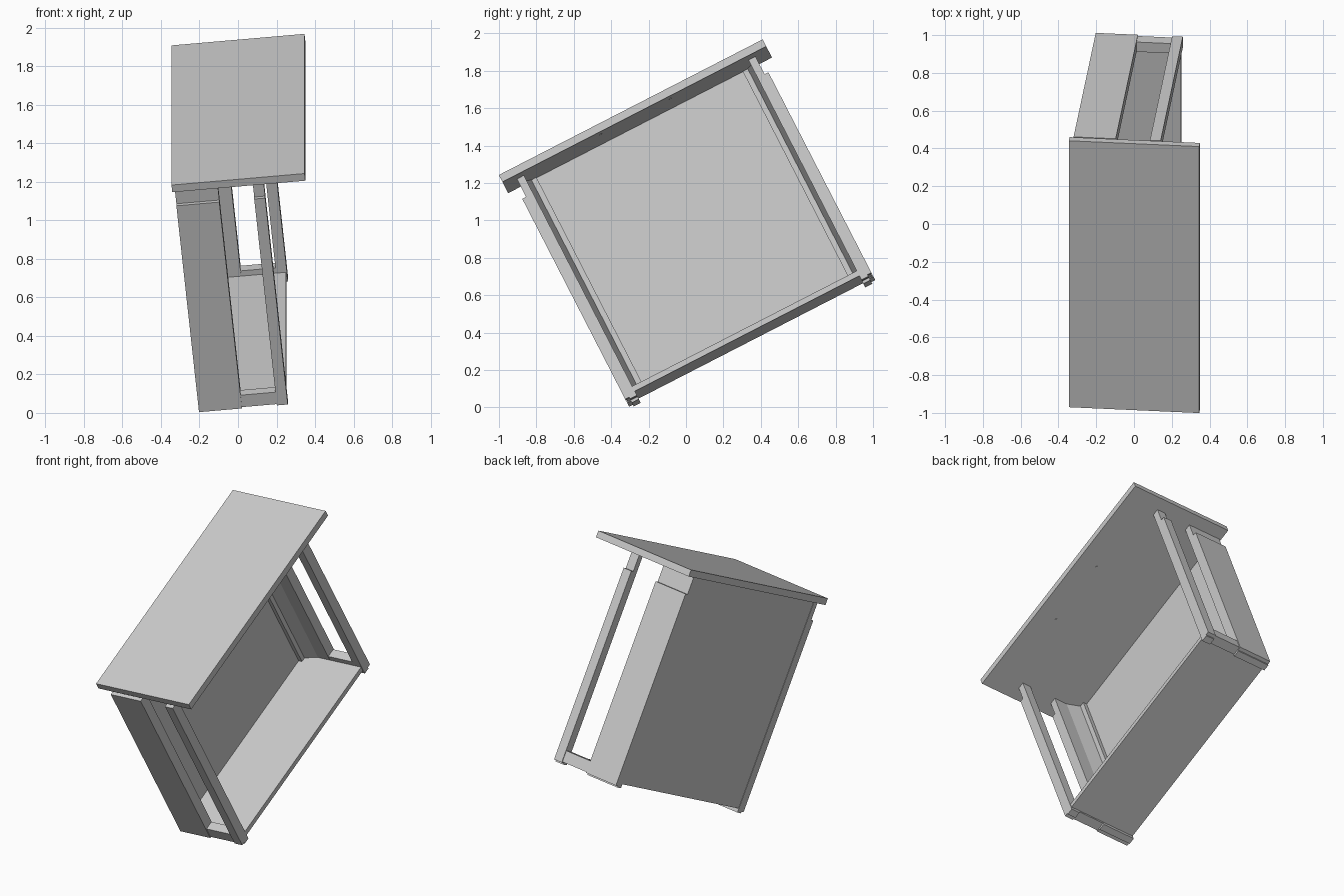
import bpy, bmesh
from math import radians
from mathutils import Matrix, Vector

cube = bpy.data.objects.get("Cube")
if cube:
    bpy.data.objects.remove(cube, do_unlink=True)

grey = bpy.data.materials.new("plain_grey")
grey.use_nodes = True
COLOUR = (0.6, 0.6, 0.6, 1)
grey.diffuse_color = COLOUR
grey.node_tree.nodes["Principled BSDF"].inputs["Base Color"].default_value = COLOUR

# Desk space: x depth, y length, z up, origin at the centre of the top surface
PLACE = (Matrix.Translation((0, -0.28, 1.575))
         @ Matrix.Rotation(radians(27.2), 4, 'X')
         @ Matrix.Rotation(radians(-5.57), 4, 'Y'))


def finish(name, bm):
    bmesh.ops.recalc_face_normals(bm, faces=bm.faces)
    mesh = bpy.data.meshes.new(name)
    bm.to_mesh(mesh)
    bm.free()
    mesh.materials.append(grey)
    obj = bpy.data.objects.new(name, mesh)
    obj.matrix_world = PLACE
    bpy.context.collection.objects.link(obj)


def box(name, x, y, z):
    bm = bmesh.new()
    size = (x[1] - x[0], y[1] - y[0], z[1] - z[0])
    mid = Vector((sum(x), sum(y), sum(z))) / 2
    bmesh.ops.create_cube(bm, size=1, matrix=Matrix.LocRotScale(mid, None, Vector(size)))
    finish(name, bm)


def prism(name, outline, z):
    bm = bmesh.new()
    face = bm.faces.new([bm.verts.new((x, y, z[0])) for x, y in outline])
    ext = bmesh.ops.extrude_face_region(bm, geom=[face], use_keep_orig=True)["geom"]
    bmesh.ops.translate(bm, vec=(0, 0, z[1] - z[0]),
                        verts=[v for v in ext if isinstance(v, bmesh.types.BMVert)])
    finish(name, bm)


UNDER = -0.042
HALF = 0.347

# Desk top, back sheet and floor
box("desk_top", (-HALF, HALF), (-0.793, 0.793), (UNDER, 0))
box("back_panel", (-0.334, -0.31), (-0.675, 0.675), (-1.345, UNDER))
box("floor_panel", (-0.334, 0.122), (-0.675, 0.675), (-1.345, -1.315))

# End frames, mirrored along the length
for end, s in (("front", -1), ("rear", 1)):
    def span(a, b):
        return tuple(sorted((s * a, s * b)))

    for part, x in (("leg_panel", (-0.336, -0.112)), ("leg_post", (0.07, 0.127))):
        box(f"{end}_{part}", x, span(0.675, 0.717), (-1.37, UNDER))
        box(f"{end}_{part}_cover", x, span(0.717, 0.74), (-1.36, -0.15))
    box(f"{end}_bottom_rail", (-0.112, 0.07), span(0.677, 0.735), (-1.355, -1.285))

    # Angled strip in the corner of leg panel and back sheet
    outline = [(-0.31, 0.675), (-0.2, 0.675), (-0.285, 0.65), (-0.285, 0.62), (-0.31, 0.62)]
    prism(f"{end}_corner_strip", [(x, s * y) for x, y in outline], (-1.315, UNDER))

    # Small stud under the desk top
    bm = bmesh.new()
    bmesh.ops.create_cone(bm, cap_ends=True, segments=12, radius1=0.008, radius2=0.008, depth=0.006,
                          matrix=Matrix.Translation((0.214, s * 0.21, UNDER)))
    finish(f"{end}_stud", bm)
